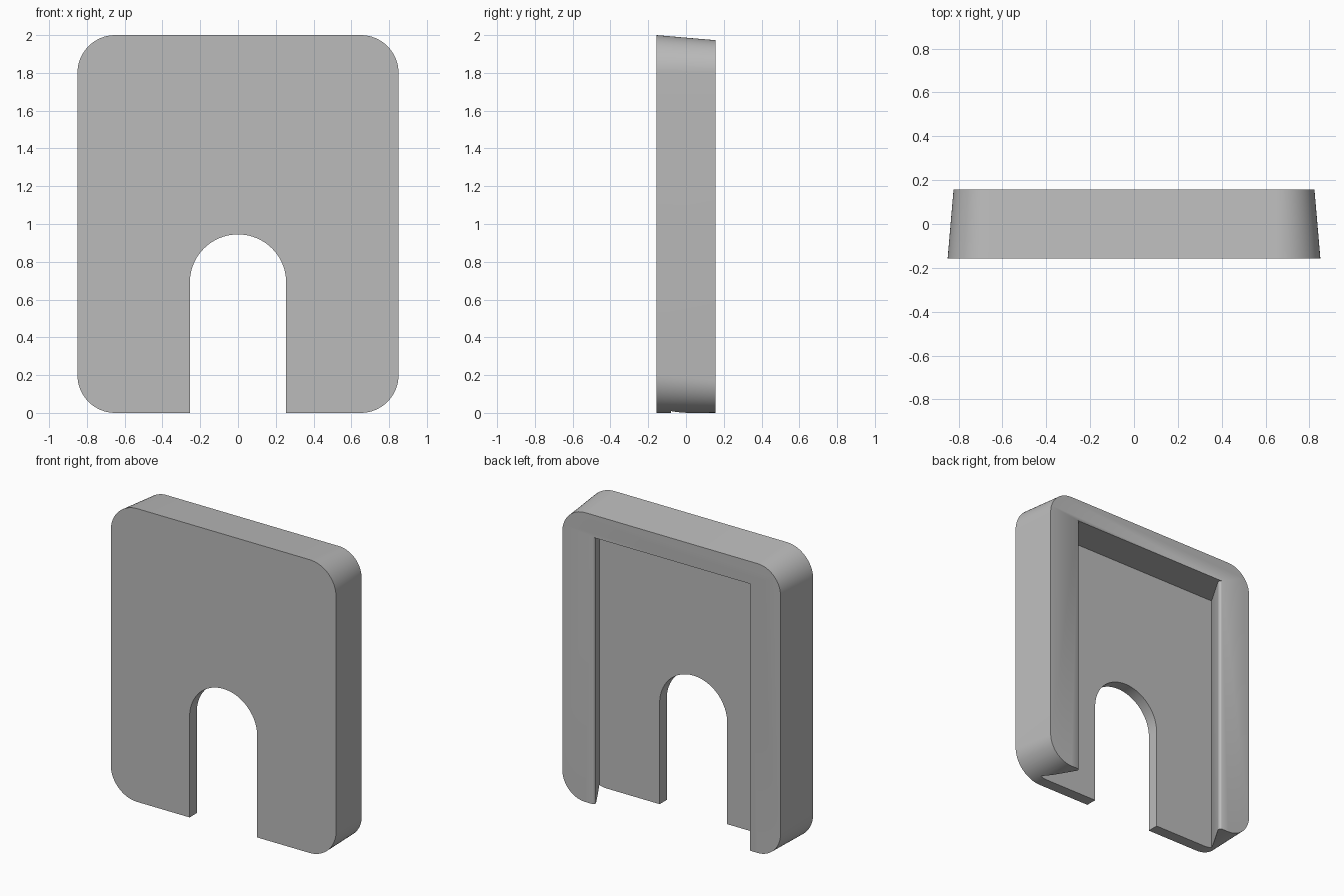
import bpy, bmesh
from math import sin, cos, pi

cube = bpy.data.objects.get("Cube")
if cube:
    bpy.data.objects.remove(cube, do_unlink=True)

grey = bpy.data.materials.new("mid_grey")
grey.use_nodes = True
colour = (0.5, 0.5, 0.5, 1)
grey.diffuse_color = colour
grey.node_tree.nodes["Principled BSDF"].inputs["Base Color"].default_value = colour

FRONT, BACK, FLOOR = -0.157, 0.157, -0.08


def arc(cx, cy, r, start, end, steps):
    angles = [start + (end - start) * i / steps for i in range(steps + 1)]
    return [(cx + r * cos(a), cy + r * sin(a)) for a in angles]


def loft(name, lower, upper):
    """Join two matching rings of 3D points into a closed solid."""
    bm = bmesh.new()
    a = [bm.verts.new(p) for p in lower]
    b = [bm.verts.new(p) for p in upper]
    bm.faces.new(a)
    bm.faces.new(b)
    for i in range(len(a)):
        j = (i + 1) % len(a)
        bm.faces.new((a[i], a[j], b[j], b[i]))
    bmesh.ops.recalc_face_normals(bm, faces=bm.faces)
    mesh = bpy.data.meshes.new(name)
    bm.to_mesh(mesh)
    bm.free()
    mesh.materials.append(grey)
    obj = bpy.data.objects.new(name, mesh)
    bpy.context.collection.objects.link(obj)
    return obj


def plate_ring(y, r):
    """Rounded rectangle; the corner radius sets the draft, the base stays level."""
    corners = [(0.65, 1.8, 0), (-0.65, 1.8, 1), (-0.65, r, 2), (0.65, r, 3)]
    return [(x, y, z) for cx, cz, q in corners
            for x, z in arc(cx, cz, r, q * pi / 2, (q + 1) * pi / 2, 16)]


# Drafted rounded plate
plate = loft("cover_plate", plate_ring(FRONT, 0.2), plate_ring(BACK, 0.173))

# Dovetail pocket, open at the back and the bottom, with rounded lips
half = [(0.71, FLOOR)] + arc(0.602, 0.14, 0.018, pi * 1.12, pi / 2, 6)
half[-1] = (0.602, BACK + 0.001)
half.append((0.602, 0.3))
outline = half + [(-x, y) for x, y in reversed(half)]
pocket = loft("pocket_cutter", [(x, y, -0.2) for x, y in outline],
              [(x, y, 1.82) for x, y in outline])

# Arched slot through the thin front wall
arch = [(0.255, -0.2)] + arc(0, 0.69, 0.255, 0, pi, 40) + [(-0.255, -0.2)]
slot = loft("slot_cutter", [(x, -0.4, z) for x, z in arch],
            [(x, 0.4, z) for x, z in arch])

bpy.context.view_layer.objects.active = plate
plate.select_set(True)
for cutter in (pocket, slot):
    mod = plate.modifiers.new("cut", "BOOLEAN")
    mod.operation = "DIFFERENCE"
    mod.solver = "EXACT"
    mod.object = cutter
    bpy.ops.object.modifier_apply(modifier=mod.name)
    bpy.data.objects.remove(cutter, do_unlink=True)

bpy.ops.object.select_all(action="DESELECT")
plate.select_set(True)
bpy.ops.object.shade_smooth_by_angle(angle=0.5)
